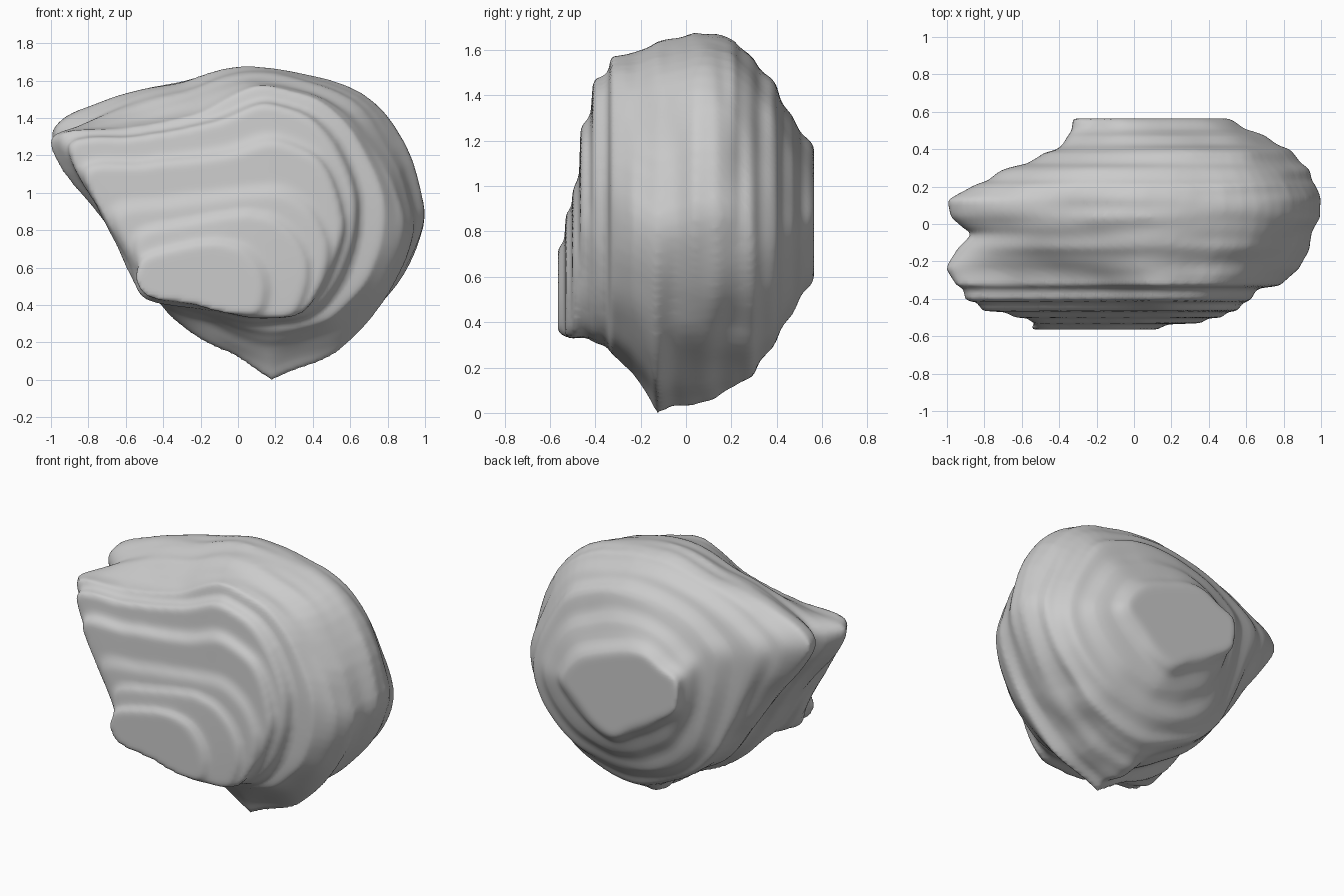
import bpy, bmesh
from mathutils import Vector, noise

if "Cube" in bpy.data.objects:
    bpy.data.objects.remove(bpy.data.objects["Cube"])

# Outline shapes (x, z), clockwise from the left tip, at several depths
FRONT_PATCH = [(-.5, .64), (-.3, .7), (-.12, .73), (0, .7), (.07, .63), (.11, .55),
               (.12, .46), (.08, .37), (-.1, .37), (-.3, .41), (-.48, .44), (-.55, .53)]
FRONT_FACE = [(-.8, 1.08), (-.5, 1.13), (-.1, 1.18), (.2, 1.25), (.43, 1.15), (.55, .85),
              (.48, .55), (.33, .36), (.1, .33), (-.22, .37), (-.5, .44), (-.57, .62)]
FRONT_LIP = [(-.97, 1.28), (-.6, 1.34), (-.25, 1.41), (.08, 1.59), (.5, 1.43), (.78, .95),
             (.72, .55), (.5, .3), (.16, .22), (-.15, .31), (-.43, .43), (-.68, .82)]
MIDDLE = [(-.99, 1.3), (-.72, 1.48), (-.35, 1.59), (.12, 1.67), (.73, 1.48), (1, .9),
          (.88, .53), (.57, .21), (.18, .02), (0, .14), (-.38, .39), (-.74, .9)]
BACK_SHOULDER = [(-.45, 1.17), (-.37, 1.3), (-.12, 1.43), (.2, 1.46), (.6, 1.29), (.82, .87),
                 (.76, .58), (.53, .36), (.22, .3), (-.08, .34), (-.32, .54), (-.43, .88)]
BACK_PATCH = [(-.3, 1.06), (-.18, 1.12), (-.05, 1.17), (.15, 1.12), (.37, 1.03), (.5, .87),
              (.42, .77), (.3, .67), (.15, .6), (.02, .68), (-.14, .77), (-.29, .88)]
SHAPES = [(-.56, FRONT_PATCH), (-.465, FRONT_FACE), (-.3, FRONT_LIP), (-.1, MIDDLE), (.14, MIDDLE),
          (.4, BACK_SHOULDER), (.56, BACK_PATCH)]

# Size of each rock layer: depth y, x min, x max, z min, z max
LAYERS = [(-.565, -.55, .12, .37, .73), (-.53, -.58, .36, .35, .88), (-.5, -.67, .48, .34, 1.0),
          (-.465, -.81, .56, .33, 1.26), (-.41, -.9, .62, .31, 1.47), (-.33, -.95, .77, .26, 1.58),
          (-.24, -1.01, .87, .19, 1.59), (-.13, -.93, .93, -.01, 1.63), (-.05, -.87, .95, .03, 1.65),
          (.04, -.98, .99, .04, 1.67), (.13, -1.0, 1.0, .07, 1.67), (.21, -.86, .97, .12, 1.64),
          (.3, -.68, .91, .17, 1.57), (.4, -.4, .82, .32, 1.44), (.49, -.34, .66, .47, 1.26),
          (.565, -.31, .5, .6, 1.17)]


def normalised(pts):
    xs, zs = zip(*pts)
    return [Vector(((x - min(xs)) / (max(xs) - min(xs)), (z - min(zs)) / (max(zs) - min(zs))))
            for x, z in pts]


def rounded(pts, point, sub=7):
    """Closed smooth curve; 'point' (0 to 1) sharpens the bottom tip."""
    out, n = [], len(pts)
    for i in range(n):
        a, b, c, d = (pts[(i + k) % n] for k in (-1, 0, 1, 2))
        for s in range(sub):
            t = s / sub
            m1, m2 = (c - a) * .45, (d - b) * .45
            if i == 7:
                m2 = m2.lerp((c - b) * .7, point)
            if i == 8:
                m1 = m1.lerp((c - b) * .7, point)
            out.append(b * (2*t**3 - 3*t*t + 1) + m1 * (t**3 - 2*t*t + t)
                       + c * (3*t*t - 2*t**3) + m2 * (t**3 - t*t))
    return out


def layer_ring(y, x0, x1, z0, z1):
    for (ya, a), (yb, b) in zip(SHAPES, SHAPES[1:]):
        if y <= yb:
            break
    t = min(1, max(0, (y - ya) / (yb - ya)))
    blend = [p.lerp(q, t) for p, q in zip(normalised(a), normalised(b))]
    point = max(0, 1 - abs(y + .13) / .17)
    return [Vector((x0 + p.x * (x1 - x0), y, z0 + p.y * (z1 - z0))) for p in rounded(blend, point)]


def between(a, b, t, ty):
    ring = [p.lerp(q, t) for p, q in zip(a, b)]
    for v in ring:
        v.y = a[0].y + (b[0].y - a[0].y) * ty
    return ring


# Stack the layers, with steep steps towards the front and back faces
layers = [layer_ring(*row) for row in LAYERS]
rings = []
for a, b in zip(layers, layers[1:]):
    rings.append(a)
    y = (a[0].y + b[0].y) / 2
    if y < -.36:
        rings.append(between(a, b, .25, .8))
    elif y > .23:
        rings.append(between(a, b, .4, .25))
        rings.append(between(a, b, .75, .8))
    else:
        rings += [between(a, b, t, t) for t in (.33, .67)]
rings.append(layers[-1])

# Rough strata: noise stretched along the layers, plus broad dents
centre = Vector((.05, 0, .85))
for ring in rings:
    for v in ring:
        out = Vector((v.x - centre.x, 0, v.z - centre.z)).normalized()
        v += out * (.018 * noise.noise(Vector((v.x * 2, v.y * 12, v.z * 2)))
                    + .012 * noise.noise(v * 5))

bm = bmesh.new()
grid = [[bm.verts.new(v) for v in ring] for ring in rings]
n = len(grid[0])
for a, b in zip(grid, grid[1:]):
    for i in range(n):
        j = (i + 1) % n
        bm.faces.new((a[i], a[j], b[j], b[i]))
bm.faces.new(grid[0])
bm.faces.new(grid[-1][::-1])
bmesh.ops.recalc_face_normals(bm, faces=bm.faces)
mesh = bpy.data.meshes.new("layered_rock")
bm.to_mesh(mesh)
bm.free()
rock = bpy.data.objects.new("layered_rock", mesh)
bpy.context.collection.objects.link(rock)

# Even, softly worn surface
remesh = rock.modifiers.new("Remesh", 'REMESH')
remesh.mode = 'VOXEL'
remesh.voxel_size = .018
remesh.use_smooth_shade = True
soften = rock.modifiers.new("Soften", 'SMOOTH')
soften.factor = .5
soften.iterations = 4
